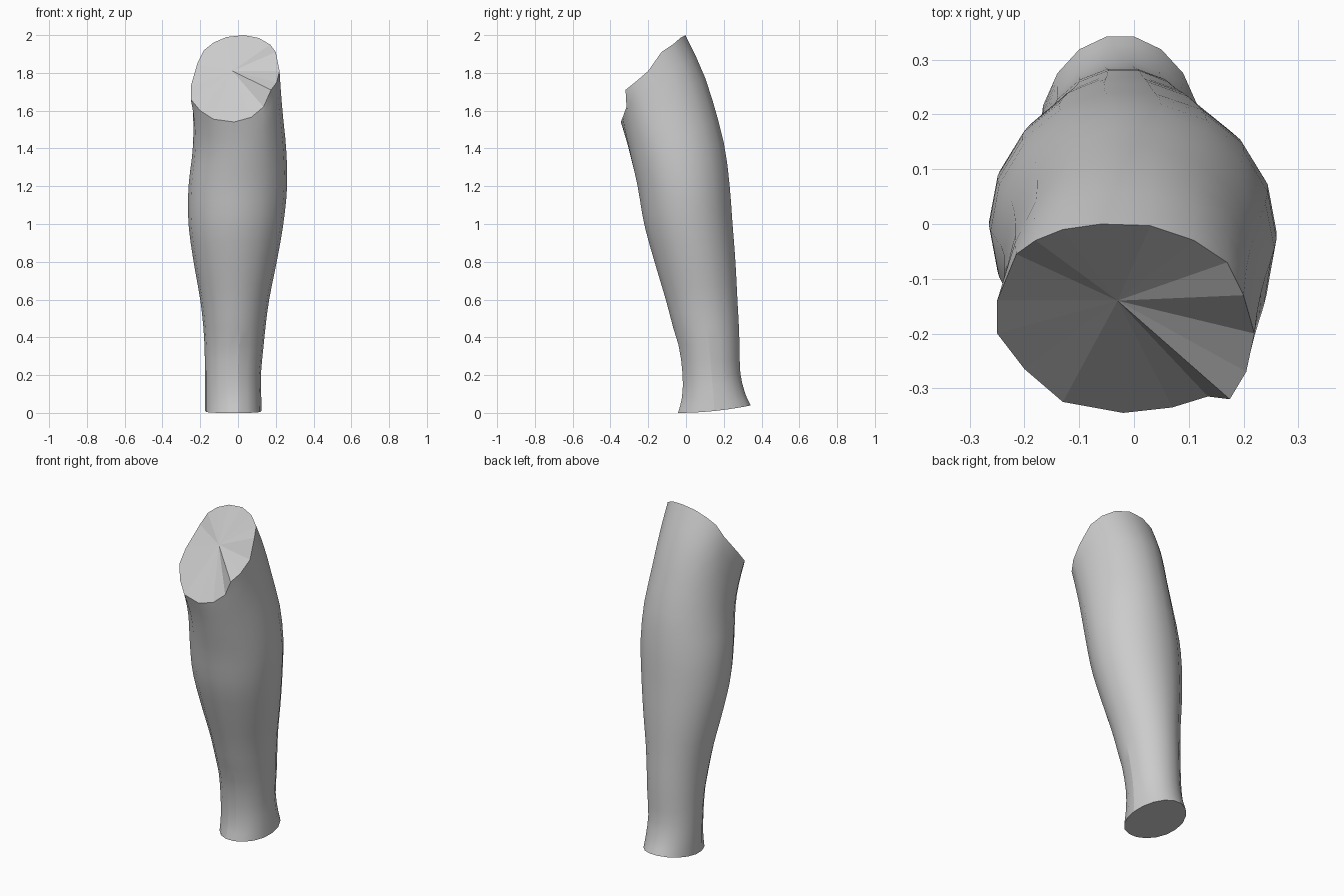
import bpy
import bmesh
from math import sin, cos, radians

if "Cube" in bpy.data.objects:
    bpy.data.objects.remove(bpy.data.objects["Cube"], do_unlink=True)

# Limb outline by height: z, low x, high x, front y, back y
OUTLINE = [
    (0, -.175, .125, -.045, .345),
    (.08, -.175, .123, -.024, .315),
    (.2, -.175, .121, -.02, .29),
    (.35, -.177, .135, -.04, .286),
    (.45, -.183, .145, -.07, .283),
    (.6, -.2, .165, -.11, .275),
    (.8, -.235, .205, -.17, .265),
    (1, -.262, .24, -.225, .25),
    (1.2, -.262, .26, -.26, .235),
    (1.4, -.238, .255, -.305, .21),
    (1.6, -.23, .235, -.345, .16),
    (1.8, -.23, .22, -.345, .095),
    (2, -.22, .21, -.345, 0),
]
# Slanted, notched rim of the cut end, running round from the back
RIM = [
    (.03, -.003, 2), (.11, -.03, 1.985), (.17, -.07, 1.95),
    (.2, -.13, 1.91), (.22, -.2, 1.81), (.205, -.27, 1.75),
    (.175, -.32, 1.71), (.135, -.315, 1.62), (.07, -.335, 1.565),
    (-.02, -.345, 1.54), (-.13, -.325, 1.555), (-.2, -.265, 1.6),
    (-.25, -.2, 1.66), (-.25, -.14, 1.73), (-.215, -.055, 1.85),
    (-.18, -.03, 1.92), (-.13, -.01, 1.96), (-.06, 0, 1.99),
]
CAP_CENTRE = (-.03, -.14, 1.81)
SIDES = len(RIM)
SHOULDER = 1.2          # height where rows start to slant towards the rim
TOP_STEPS = 7
CREASES = {4, 8, 9}     # columns with a sharp crease near the narrow end


def outline_at(z):
    """Outline values at a height, with a smooth curve between the rows."""
    i = 0
    while i < len(OUTLINE) - 2 and OUTLINE[i + 1][0] < z:
        i += 1
    a, b = OUTLINE[i], OUTLINE[i + 1]
    before = OUTLINE[max(i - 1, 0)]
    after = OUTLINE[min(i + 2, len(OUTLINE) - 1)]
    span = b[0] - a[0]
    t = (z - a[0]) / span
    values = []
    for c in range(1, 5):
        slope_a = (b[c] - before[c]) / (b[0] - before[0]) * span
        slope_b = (after[c] - a[c]) / (after[0] - a[0]) * span
        rise = b[c] - a[c]
        curve = (slope_a * (1 - t) - slope_b * t + rise * (2 * t - 1))
        values.append(a[c] + rise * t + t * (1 - t) * curve)
    return values


def section_point(column, z):
    """Point of the oval cross-section at a height."""
    low, high, front, back = outline_at(z)
    angle = radians(360 * (column + .5) / SIDES)
    x = (low + high) / 2 + (high - low) / 2 * sin(angle)
    y = (front + back) / 2 + (back - front) / 2 * cos(angle)
    return x, y


def limb_point(column, z):
    """Point on the lower part, whose end lifts a little at the back."""
    x, y = section_point(column, z)
    lift = max(0, y + .045) / .39
    return x, y, z + .04 * lift ** 2 * max(0, 1 - z / .3)


def upper_point(column, s):
    """Point on the upper part, easing from the oval into the rim."""
    rim_x, rim_y, rim_z = RIM[column]
    z = SHOULDER + (rim_z - SHOULDER) * s
    x, y = section_point(column, z)
    end_x, end_y = section_point(column, rim_z)
    ease = s ** 3
    return x + (rim_x - end_x) * ease, y + (rim_y - end_y) * ease, z


# One flat colour
skin = bpy.data.materials.new("plain_grey")
skin.use_nodes = True
grey = (.6, .6, .6, 1)
skin.diffuse_color = grey
skin.node_tree.nodes["Principled BSDF"].inputs["Base Color"].default_value = grey

bm = bmesh.new()
columns = range(SIDES)

# Rings of the limb, bottom to top
heights = [0, .04, .08, .14, .2, .28, .36, .45]
while heights[-1] < SHOULDER - .1:
    heights.append(heights[-1] + .075)
heights.append(SHOULDER)
rings = [[bm.verts.new(limb_point(k, z)) for k in columns] for z in heights]
for step in range(1, TOP_STEPS + 1):
    rings.append([bm.verts.new(upper_point(k, step / TOP_STEPS)) for k in columns])

# Skin between the rings
for lower, upper in zip(rings, rings[1:]):
    for k in columns:
        n = (k + 1) % SIDES
        face = bm.faces.new((lower[n], lower[k], upper[k], upper[n]))
        face.smooth = True

# Flat end and fan-shaped cut end
bm.faces.new(rings[0])
centre = bm.verts.new(CAP_CENTRE)
for k in columns:
    bm.faces.new((rings[-1][(k + 1) % SIDES], rings[-1][k], centre))
bmesh.ops.recalc_face_normals(bm, faces=bm.faces[:])

# Sharp edges round both ends and along the creases
for ring in (rings[0], rings[-1]):
    for k in columns:
        bm.edges.get((ring[k], ring[(k + 1) % SIDES])).smooth = False
for k in CREASES:
    for lower, upper, z in zip(rings, rings[1:], heights):
        if z < .4:
            bm.edges.get((lower[k], upper[k])).smooth = False

mesh = bpy.data.meshes.new("limb")
bm.to_mesh(mesh)
bm.free()
mesh.materials.append(skin)
limb = bpy.data.objects.new("limb", mesh)
bpy.context.collection.objects.link(limb)
